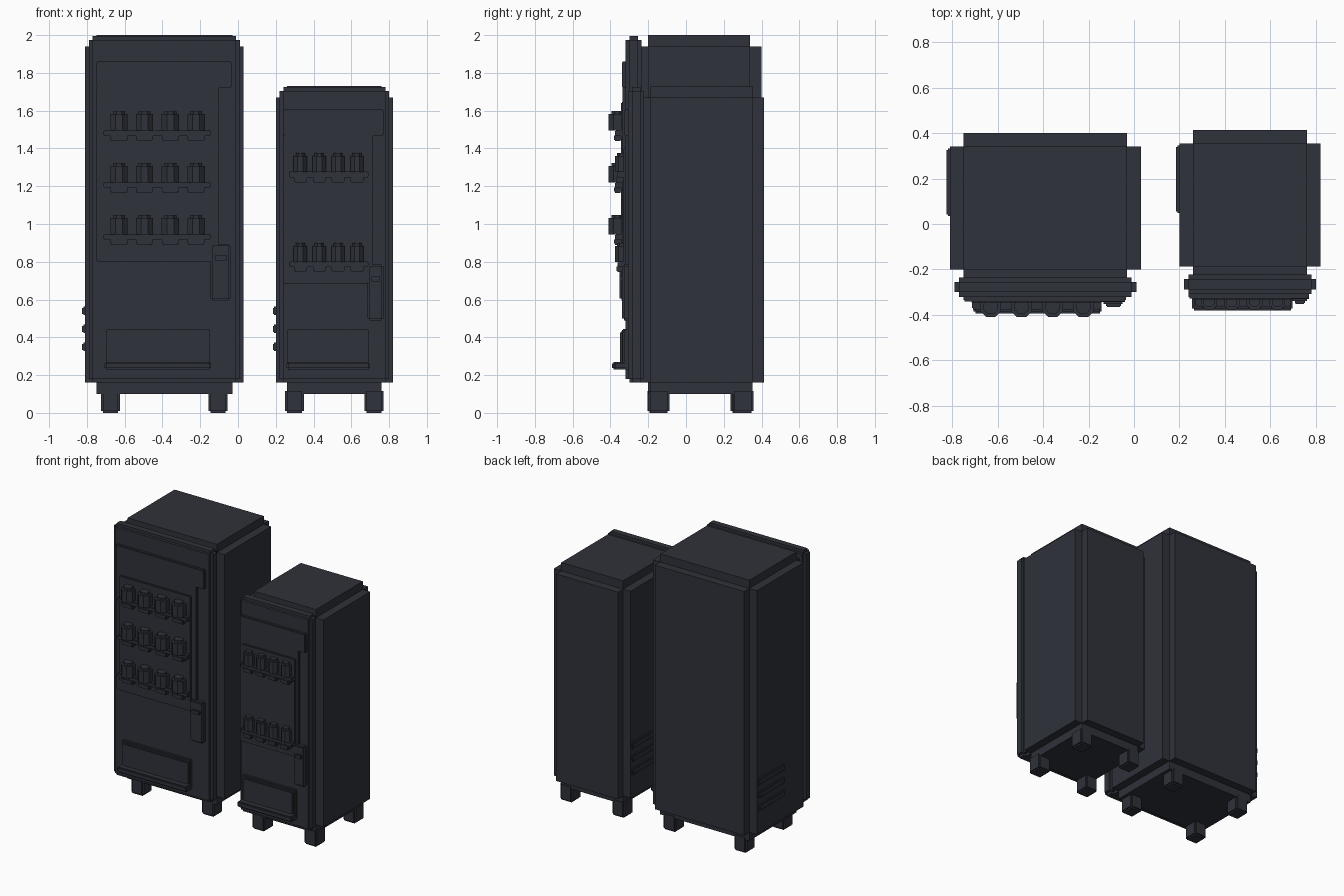
import bpy, bmesh, math
from mathutils import Vector, Matrix

if "Cube" in bpy.data.objects:
    bpy.data.objects.remove(bpy.data.objects["Cube"])

dark = bpy.data.materials.new("dark_paint")
dark.diffuse_color = (0.028, 0.032, 0.042, 1)
dark.use_nodes = True
dark.node_tree.nodes["Principled BSDF"].inputs["Base Color"].default_value = dark.diffuse_color


def finish(name, bm):
    bmesh.ops.recalc_face_normals(bm, faces=bm.faces)
    me = bpy.data.meshes.new(name)
    bm.to_mesh(me)
    bm.free()
    me.materials.append(dark)
    ob = bpy.data.objects.new(name, me)
    bpy.context.collection.objects.link(ob)
    return ob


def block(name, x, y, z, step=0.0):
    """Box over the given ranges; step > 0 notches every edge inward."""
    bm = bmesh.new()
    bmesh.ops.create_cube(bm, size=1)
    rng = (x, y, z)
    size = [max(r) - min(r) - 2 * step for r in rng]
    mid = Vector([(r[0] + r[1]) / 2 for r in rng])
    for v in bm.verts:
        v.co = Vector([c * s for c, s in zip(v.co, size)]) + mid
    if step:
        bm.normal_update()
        for f in bmesh.ops.extrude_discrete_faces(bm, faces=bm.faces[:])["faces"]:
            f.normal_update()
            n = f.normal.copy()
            if n.dot(f.calc_center_median() - mid) < 0:
                n = -n
            for v in f.verts:
                v.co += n * step
    return finish(name, bm)


def can(name, x, y, z, r, h):
    """Eight-sided can with a narrower cap."""
    bm = bmesh.new()
    for rad, z0, z1 in ((r, z, z + h * 0.84), (r * 0.68, z + h * 0.84, z + h)):
        m = Matrix.Translation((x, y, (z0 + z1) / 2)) @ Matrix.Rotation(math.pi / 8, 4, "Z")
        bmesh.ops.create_cone(bm, cap_ends=True, segments=8, radius1=rad,
                              radius2=rad, depth=z1 - z0, matrix=m)
    return finish(name, bm)


def machine(p, x0, x1, top, back, dy, header, panel, glass, rows, cans, can_size, coin, tray):
    # cabinet and door
    block(p + "cabinet", (x0, x1), (-0.26 + dy, back), (0.10, top), 0.06)
    block(p + "door", (x0 + 0.02, x1 - 0.02), (-0.32 + dy, -0.235 + dy), (0.16, top - 0.005), 0.02)

    # header sign board, display panel and window
    hx, hz = header
    block(p + "sign_board", hx, (-0.34 + dy, -0.30 + dy), hz, 0.005)
    px, pz = panel
    block(p + "display_panel", px, (-0.335 + dy, -0.30 + dy), pz, 0.005)
    gx, gz = glass
    block(p + "display_window", gx, (-0.345 + dy, -0.32 + dy), gz, 0.005)

    # shelves with drinks and selection buttons
    r, h = can_size
    for i, z in enumerate(rows):
        block(f"{p}shelf_{i}", (gx[0] + 0.008, gx[1] - 0.004), (-0.375 + dy, -0.33 + dy),
              (z - 0.028, z + 0.002), 0.005)
        for j, cx in enumerate(cans):
            can(f"{p}can_{i}_{j}", cx, -0.41 + 0.02 * (dy > 0) + dy + r * 0.924, z, r, h)
            block(f"{p}button_{i}_{j}", (cx - r * 0.9, cx + r * 0.9),
                  (-0.382 + dy, -0.34 + dy), (z - 0.055, z - 0.02), 0.006)

    # coin unit with slot
    cx, cz = coin
    block(p + "coin_unit", cx, (-0.352 + dy, -0.30 + dy), cz, 0.01)
    block(p + "coin_slot", (cx[0] + 0.022, cx[1] - 0.018), (-0.365 + dy, -0.34 + dy),
          (cz[1] - 0.09, cz[1] - 0.06), 0.004)

    # pickup tray
    block(p + "pickup_frame", tray, (-0.34 + dy, -0.30 + dy), (0.23, 0.445), 0.006)
    block(p + "pickup_flap", (tray[0] + 0.015, tray[1] - 0.015), (-0.35 + dy, -0.32 + dy),
          (0.26, 0.43), 0.005)
    block(p + "pickup_lip", (tray[0] - 0.006, tray[1] + 0.006), (-0.393 + dy, -0.32 + dy),
          (0.23, 0.27), 0.008)

    # feet
    for i, fx in enumerate((x0 + 0.135, x1 - 0.135) if x1 < 0.5 else (x0 + 0.1, x1 - 0.1)):
        for j, fy in enumerate((-0.148 + dy * 0.4, back - 0.11)):
            block(f"{p}foot_{i}_{j}", (fx - 0.05, fx + 0.05), (fy - 0.055, fy + 0.055),
                  (0, 0.125), 0.01)

    # side vents
    for i, z in enumerate((0.35, 0.445, 0.54)):
        block(f"{p}vent_{i}", (x0 - 0.015, x0 + 0.02), (0.035 + dy, 0.332 + dy),
              (z - 0.022, z + 0.022), 0.006)


machine("large_", -0.81, 0.03, 2.0, 0.40, 0.0,
        header=((-0.75, -0.035), (1.72, 1.86)),
        panel=((-0.75, -0.10), (0.80, 1.725)),
        glass=((-0.72, -0.14), (0.875, 1.645)),
        rows=(0.945, 1.22, 1.495),
        cans=(-0.63, -0.495, -0.358, -0.222), can_size=(0.05, 0.103),
        coin=((-0.145, -0.04), (0.595, 0.895)),
        tray=(-0.70, -0.148))

machine("small_", 0.20, 0.82, 1.73, 0.413, 0.013,
        header=((0.24, 0.77), (1.465, 1.605)),
        panel=((0.24, 0.715), (0.685, 1.47)),
        glass=((0.263, 0.695), (0.715, 1.405)),
        rows=(0.80, 1.275),
        cans=(0.33, 0.43, 0.53, 0.63), can_size=(0.038, 0.10),
        coin=((0.685, 0.77), (0.49, 0.785)),
        tray=(0.262, 0.692))
